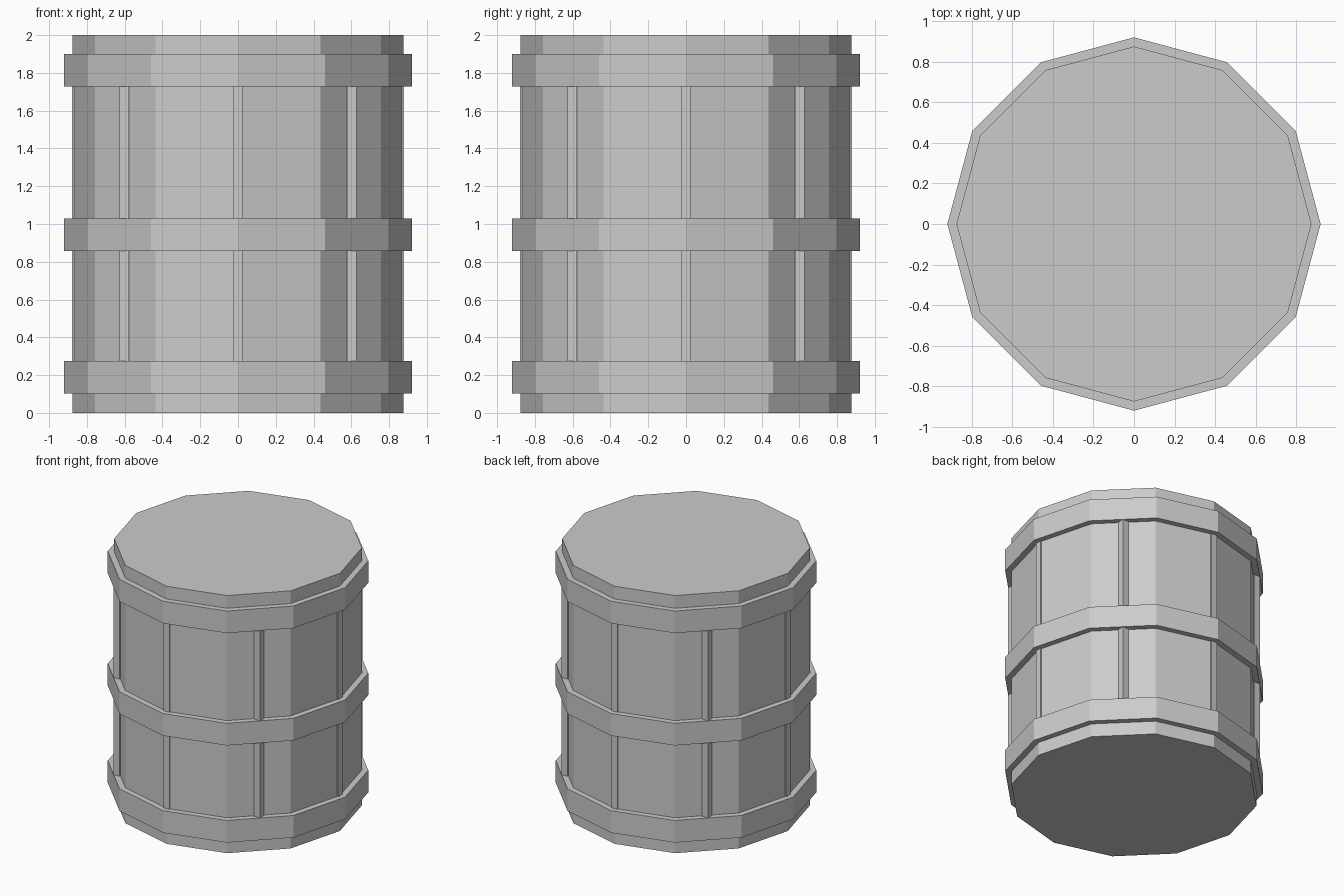
import bpy
from math import cos, sin, pi

if "Cube" in bpy.data.objects:
    bpy.data.objects.remove(bpy.data.objects["Cube"])

SIDES = 12


def drum(name, radius, z0, z1):
    bpy.ops.mesh.primitive_cylinder_add(vertices=SIDES, radius=radius, depth=z1 - z0,
                                        location=(0, 0, (z0 + z1) / 2))
    bpy.context.object.name = name


def post(name, x, y, width, z0, z1):
    bpy.ops.mesh.primitive_cube_add(size=1, location=(x, y, (z0 + z1) / 2))
    ob = bpy.context.object
    ob.name = name
    ob.scale = (width, width, z1 - z0)
    bpy.ops.object.transform_apply(location=False, rotation=False, scale=True)


# Barrel body
drum("barrel_body", 0.875, 0, 2)

# Three hoops
for name, z0 in (("lower_hoop", 0.103), ("middle_hoop", 0.857), ("upper_hoop", 1.729)):
    drum(name, 0.92, z0, z0 + 0.172)

# Eight slim upright battens, all square to the axes
for i in range(8):
    a = i * pi / 4
    post(f"batten_{i + 1}", 0.853 * cos(a), 0.853 * sin(a), 0.05, 0.2, 1.8)
